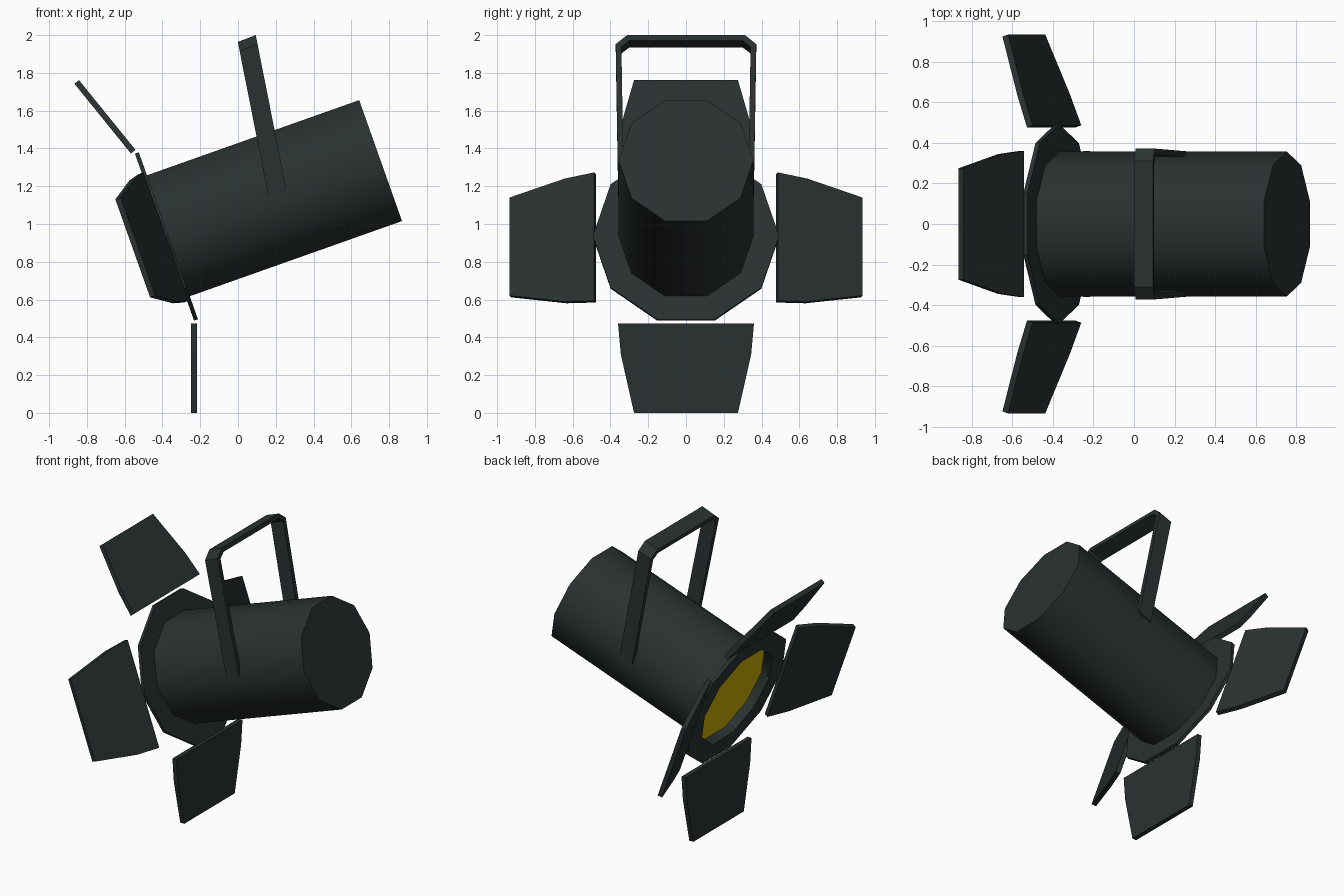
import bpy, bmesh, math
from mathutils import Matrix, Vector

if "Cube" in bpy.data.objects:
    bpy.data.objects.remove(bpy.data.objects["Cube"])


def material(name, rgb):
    m = bpy.data.materials.new(name)
    m.diffuse_color = (*rgb, 1)
    m.use_nodes = True
    m.node_tree.nodes["Principled BSDF"].inputs["Base Color"].default_value = m.diffuse_color
    return m


METAL = material("dark grey metal", (0.0232, 0.0307, 0.0307))
GEL = material("yellow lens", (0.62, 0.435, 0.002))

# Lamp frame: origin at the front plate, local x runs back along the barrel
TILT = math.radians(-19.5)
LAMP = Matrix.Translation((-0.379, 0, 0.934)) @ Matrix.Rotation(TILT, 4, 'Y')
SIDES = 10


def add_object(name, bm, mat, matrix=Matrix(), smooth=False):
    bmesh.ops.recalc_face_normals(bm, faces=bm.faces)
    me = bpy.data.meshes.new(name)
    bm.to_mesh(me)
    bm.free()
    me.transform(matrix)
    me.materials.append(mat)
    if smooth:
        me.shade_smooth()
        me.set_sharp_from_angle(angle=math.radians(40))
    ob = bpy.data.objects.new(name, me)
    bpy.context.collection.objects.link(ob)
    return ob


def ring(bm, x, r):
    return [bm.verts.new((x, r * math.cos(a), r * math.sin(a)))
            for a in (2 * math.pi * i / SIDES for i in range(SIDES))]


def bridge(bm, a, b):
    n = len(a)
    for i in range(n):
        j = (i + 1) % n
        bm.faces.new((a[i], a[j], b[j], b[i]))


# Barrel: ten-sided can, closed at the back, with a recess at the front
bm = bmesh.new()
rings = [ring(bm, x, r) for x, r in ((1.203, 0.357), (0, 0.357), (0, 0.352), (0.065, 0.352))]
for a, b in zip(rings, rings[1:]):
    bridge(bm, a, b)
bm.faces.new(rings[0])
bm.faces.new(rings[-1])
add_object("barrel", bm, METAL, LAMP, smooth=True)

# Lens: thin yellow disc in the recess
bm = bmesh.new()
a, b = ring(bm, 0.052, 0.3515), ring(bm, 0.06, 0.3515)
bridge(bm, a, b)
bm.faces.new(a)
bm.faces.new(b)
add_object("lens", bm, GEL, LAMP)

# Front plate: flat ring around the opening
bm = bmesh.new()
rings = [ring(bm, x, r) for x, r in ((-0.011, 0.352), (-0.011, 0.493), (0.011, 0.493), (0.011, 0.352))]
for a, b in zip(rings, rings[1:] + rings[:1]):
    bridge(bm, a, b)
add_object("front_plate", bm, METAL, LAMP)

# Barn doors: four tapered flaps flared forward
half = [(0.36, 0), (0.345, 0.165), (0.275, 0.475)]
outline = half + [(-y, z) for y, z in reversed(half)]
flare = Matrix.Translation((-0.016, 0, 0.482)) @ Matrix.Rotation(TILT, 4, 'Y')
for k, side in enumerate(("top", "left", "bottom", "right")):
    bm = bmesh.new()
    a = [bm.verts.new((-0.0155, y, z)) for y, z in outline]
    b = [bm.verts.new((0.0155, y, z)) for y, z in outline]
    bridge(bm, a, b)
    bm.faces.new(a)
    bm.faces.new(b)
    add_object("barn_door_" + side, bm, METAL,
               LAMP @ Matrix.Rotation(k * math.pi / 2, 4, 'X') @ flare)

# Yoke: flat strap bent over the barrel, leaning forward
base, rise, across = Vector((0.209, 0, 1.162)), Vector((-0.1625, 0, 0.820)), Vector((0.0475, 0, 0.018))
outer = [(0.359, 0), (0.372, 0.942), (0.312, 1.0)]
inner = [(0.329, 0), (0.342, 0.925), (0.30, 0.964)]
outer += [(-y, t) for y, t in reversed(outer)]
inner += [(-y, t) for y, t in reversed(inner)]
bm = bmesh.new()
sections = []
for (yo, to), (yi, ti) in zip(outer, inner):
    sections.append([bm.verts.new(base + rise * t + across * s + Vector((0, y, 0)))
                     for y, t, s in ((yo, to, -1), (yo, to, 1), (yi, ti, 1), (yi, ti, -1))])
for a, b in zip(sections, sections[1:]):
    bridge(bm, a, b)
bm.faces.new(sections[0])
bm.faces.new(sections[-1])
add_object("yoke", bm, METAL)
